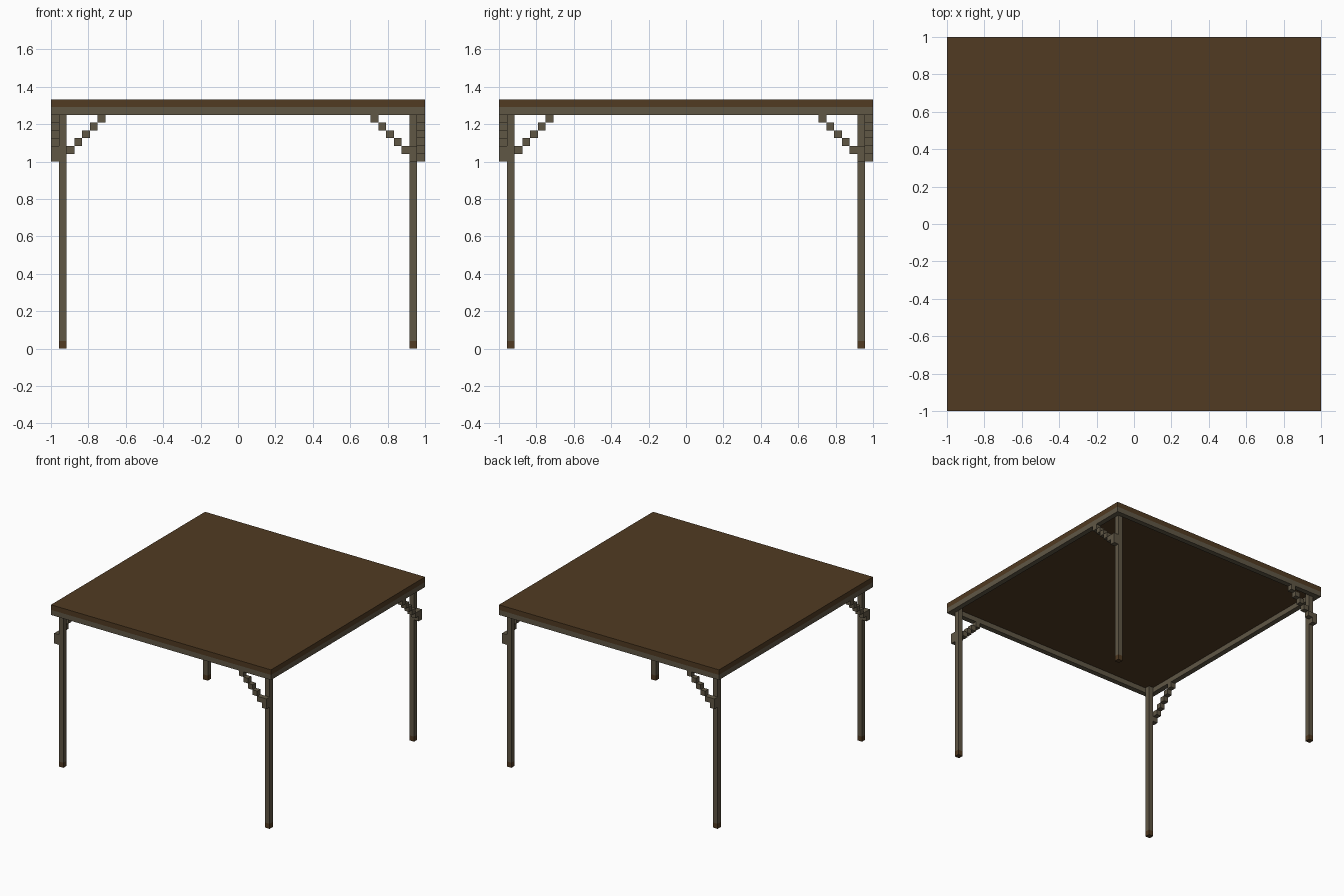
import bpy, bmesh
from mathutils import Matrix
from math import radians

if "Cube" in bpy.data.objects:
    bpy.data.objects.remove(bpy.data.objects["Cube"])

U = 1 / 24  # the model sits on a grid of 48 cells across


def material(name, rgb):
    m = bpy.data.materials.new(name)
    m.diffuse_color = (*rgb, 1)
    m.use_nodes = True
    m.node_tree.nodes["Principled BSDF"].inputs["Base Color"].default_value = m.diffuse_color
    return m


BROWN = material("dark brown wood", (0.082, 0.043, 0.016))
GREY = material("grey brown wood", (0.117, 0.095, 0.060))


def boxes(name, mat, spans, turn=0):
    """Object made of boxes given in grid cells (x0,x1,y0,y1,z0,z1), turned about z."""
    bm = bmesh.new()
    for x0, x1, y0, y1, z0, z1 in spans:
        centre = Matrix.Translation(((x0 + x1) / 2 * U, (y0 + y1) / 2 * U, (z0 + z1) / 2 * U))
        size = Matrix.Diagonal(((x1 - x0) * U, (y1 - y0) * U, (z1 - z0) * U, 1))
        bmesh.ops.create_cube(bm, size=1, matrix=centre @ size)
    bm.transform(Matrix.Rotation(radians(turn), 4, 'Z'))
    me = bpy.data.meshes.new(name)
    bm.to_mesh(me)
    bm.free()
    me.materials.append(mat)
    ob = bpy.data.objects.new(name, me)
    bpy.context.collection.objects.link(ob)
    return ob


# Table top
boxes("table_top", BROWN, [(-24, 24, -24, 24, 31, 32)])

# Each side repeats around the table by quarter turns
for i, side in enumerate(("front", "right", "back", "left")):
    turn = 90 * i
    # Rim rail under the top edge
    boxes(side + "_rail", GREY, [(-23, 24, -24, -23, 30, 31)], turn)
    # Leg and its foot
    boxes(side + "_leg", GREY, [(22, 23, -23, -22, 1, 31)], turn)
    boxes(side + "_foot", BROWN, [(22, 23, -23, -22, 0, 1)], turn)
    # Stepped diagonal brace on the outer face of the leg
    steps = [(21 - s, 22 - s, -24, -23, 25 + s, 26 + s) for s in range(5)]
    boxes(side + "_brace", GREY, [(22, 23, -24, -23, 24, 26)] + steps, turn)
